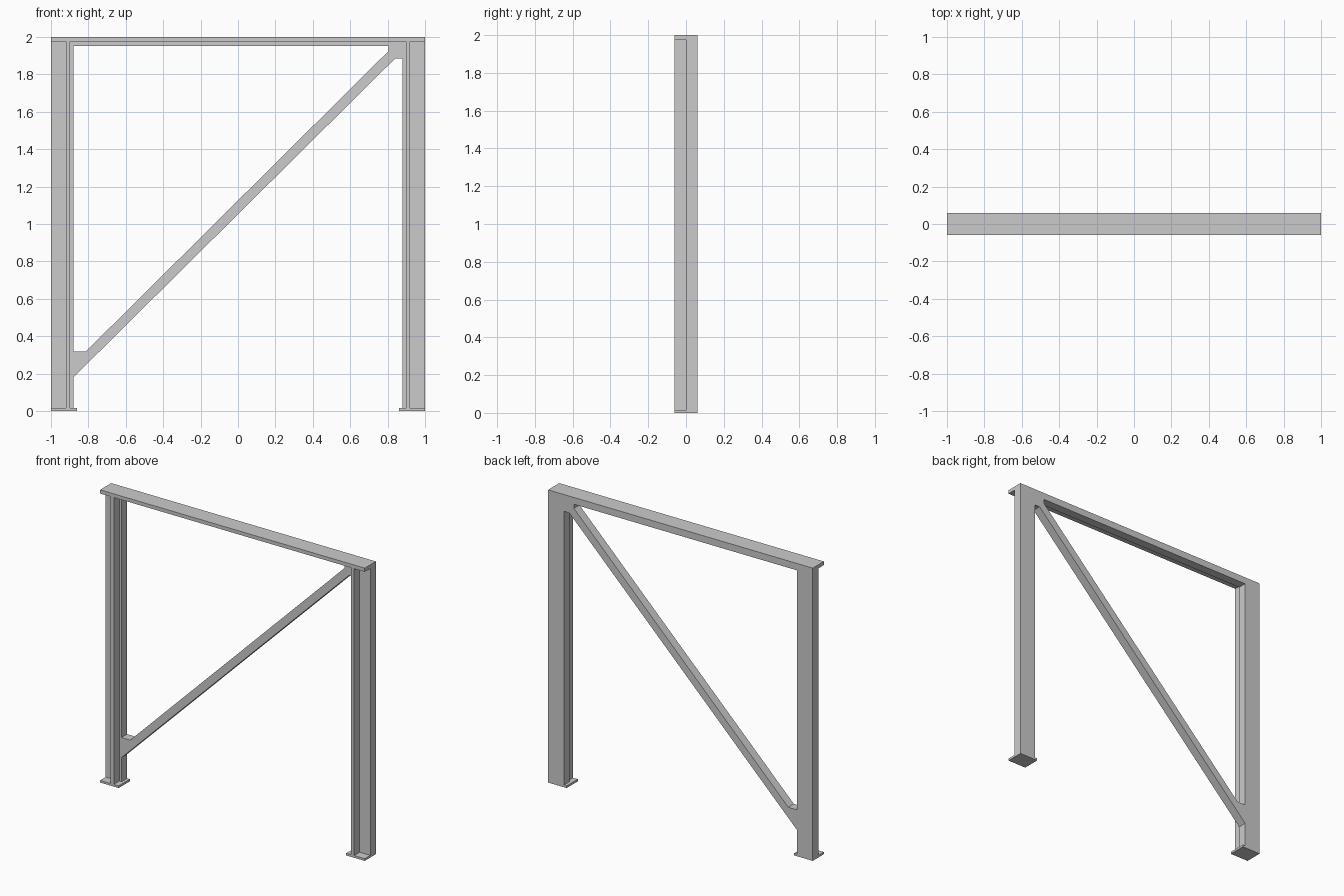
import bpy, bmesh

if "Cube" in bpy.data.objects:
    bpy.data.objects.remove(bpy.data.objects["Cube"])

def extrude_profile(name, pts, y0, y1):
    """Prism from an (x, z) outline running from y0 to y1."""
    bm = bmesh.new()
    face = bm.faces.new([bm.verts.new((x, y0, z)) for x, z in pts])
    ext = bmesh.ops.extrude_face_region(bm, geom=[face])
    moved = [v for v in ext["geom"] if isinstance(v, bmesh.types.BMVert)]
    bmesh.ops.translate(bm, verts=moved, vec=(0, y1 - y0, 0))
    bmesh.ops.recalc_face_normals(bm, faces=bm.faces)
    mesh = bpy.data.meshes.new(name)
    bm.to_mesh(mesh)
    bm.free()
    obj = bpy.data.objects.new(name, mesh)
    bpy.context.collection.objects.link(obj)
    return obj

def box(name, xa, xb, y0, y1, z0, z1):
    return extrude_profile(name, [(xa, z0), (xb, z0), (xb, z1), (xa, z1)], y0, y1)

D = 0.06       # half depth of the frame
FOOT = 0.015   # foot plate thickness
BEAM = 1.953   # underside of the top beam
CAP = 1.975    # underside of the front flange

# Posts: rear bar, front web and foot plate on each side
for side, s in (("left", -1), ("right", 1)):
    box(side + "_post", s * 0.88, s * 1.0, 0, D, FOOT, BEAM)
    box(side + "_post_web", s * 0.897, s * 0.92, -D, 0, FOOT, CAP)
    box(side + "_foot_plate", s * 0.86, s * 1.0, -D, D, 0, FOOT)

# Top beam: angle profile with a flange reaching forward
box("top_beam", -1, 1, 0, D, BEAM, 2)
box("top_flange", -1, 1, -D, 0, CAP, 2)

# Diagonal brace with its gusset ends
extrude_profile("diagonal_brace", [
    (-0.88, 0.18), (0.84, 1.885), (0.88, 1.885), (0.88, BEAM),
    (0.805, BEAM), (0.805, 1.925), (-0.815, 0.317), (-0.88, 0.317)], 0, D)
